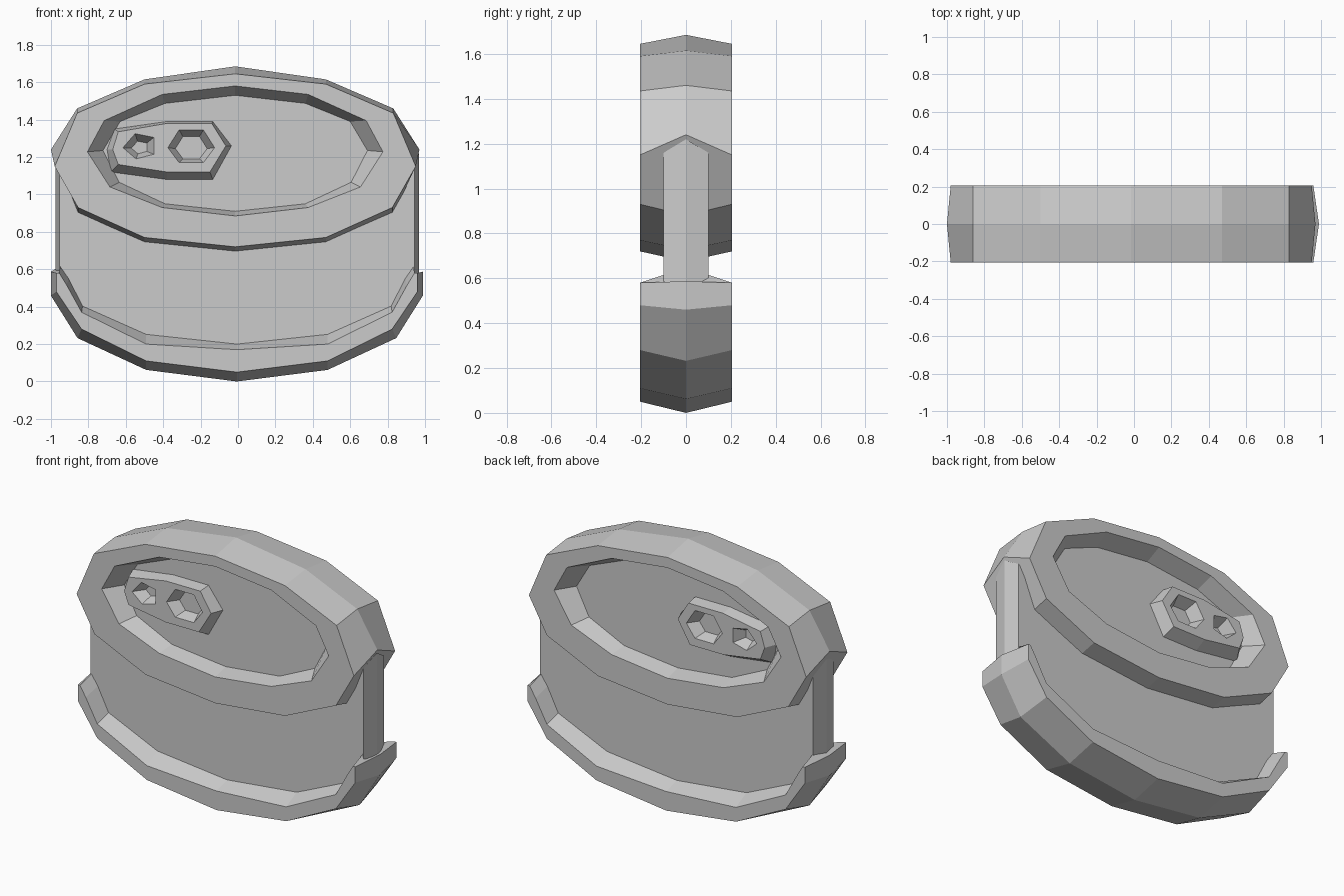
import bpy, bmesh

if "Cube" in bpy.data.objects:
    bpy.data.objects.remove(bpy.data.objects["Cube"])


def loft(name, rings, closed=True):
    """Bridge successive rings of 3D points and cap both ends."""
    bm = bmesh.new()
    vs = [[bm.verts.new(p) for p in r] for r in rings]
    n = len(rings[0])
    for a, b in zip(vs, vs[1:]):
        for i in range(n):
            j = (i + 1) % n
            bm.faces.new((a[i], a[j], b[j], b[i]))
    bm.faces.new(vs[0])
    bm.faces.new(vs[-1][::-1])
    bmesh.ops.recalc_face_normals(bm, faces=bm.faces)
    me = bpy.data.meshes.new(name)
    bm.to_mesh(me)
    bm.free()
    ob = bpy.data.objects.new(name, me)
    bpy.context.collection.objects.link(ob)
    return ob


def full(half, cx=-0.015):
    """Mirror a top-to-bottom right half outline into a full ring."""
    return [(cx + x, z) for x, z in half] + [(cx - x, z) for x, z in half[-2:0:-1]]


def at(pts, y):
    return [(x, y, z) for x, z in pts]


D, B = 0.205, 0.10   # rim half depth, body half depth

# Lid: ridged oval disc with a recessed panel on both sides
ridge = [(0, 1.685), (.485, 1.615), (.845, 1.46), (.985, 1.24), (.84, .88), (.485, .725), (0, .675)]
face = [(0, 1.645), (.485, 1.59), (.845, 1.435), (.965, 1.15), (.84, .93), (.485, .77), (0, .72)]
opening = [(0, 1.58), (.39, 1.535), (.70, 1.395), (.79, 1.228), (.67, 1.04), (.39, .93), (0, .885)]
floor = [(0, 1.53), (.375, 1.487), (.615, 1.39), (.707, 1.235), (.62, 1.065), (.375, .95), (0, .91)]
loft("lid", [at(full(floor), -B), at(full(opening), -D), at(full(face), -D),
             at(full(ridge), 0),
             at(full(face), D), at(full(opening), D), at(full(floor), B)])

# Bottom rim: half stations of (outer ridge, outer face, inner face, inner foot)
half = [
    ((.995, .587), (.965, .58), (.95, .58), (.945, .615)),
    ((.995, .46), (.965, .48), (.91, .515), (.90, .55)),
    ((.852, .232), (.83, .28), (.83, .37), (.825, .403)),
    ((.485, .062), (.485, .11), (.485, .20), (.485, .252)),
    ((0, 0), (0, .05), (0, .17), (0, .20)),
]


def station(s, side):
    o, f, g, h = [(-0.006 + side * x, z) for x, z in s]
    return [(p[0], y, p[1]) for p, y in
            ((o, 0), (f, -D), (g, -D), (h, -B), (h, B), (g, D), (f, D))]


loft("bottom_rim", [station(s, 1) for s in half] + [station(s, -1) for s in half[-2::-1]])

# Body wall: ends buried inside the lid border and the bottom rim
low = [((f[0] + o[0]) / 2, (f[1] + o[1]) / 2) for f, o in zip(face[4:], opening[4:])]
foot = [((s[1][0] + s[2][0]) / 2, (s[1][1] + s[2][1]) / 2) for s in half[1:]]


def wall(x, top):
    right = [(x, top), (x, .58)] + foot
    up = [(-px, pz) for px, pz in right[-2::-1]]
    top_edge = [(-px, pz) for px, pz in low] + low[-2::-1]
    return [(px - .005, pz) for px, pz in right + up + top_edge]


loft("body", [at(wall(.95, 1.16), -B), at(wall(.972, 1.22), 0), at(wall(.95, 1.16), B)])

# Pull tab with two tapered holes, mirrored to the back
base = [(-.70, 1.24), (-.66, 1.35), (-.38, 1.39), (-.135, 1.39),
        (-.035, 1.26), (-.135, 1.08), (-.38, 1.08), (-.68, 1.12)]
crown = [(-.67, 1.24), (-.64, 1.335), (-.38, 1.38), (-.14, 1.38),
         (-.065, 1.26), (-.15, 1.12), (-.38, 1.12), (-.64, 1.16)]
TOP = .175
tab = loft("pull_tab", [at(base, -.08), at(base, -B), at(crown, -TOP)])
big = [(-.375, 1.25), (-.315, 1.345), (-.185, 1.345), (-.125, 1.25), (-.185, 1.17), (-.315, 1.17)]
small = [(-.615, 1.25), (-.55, 1.325), (-.45, 1.305), (-.45, 1.215), (-.545, 1.19)]


def shrink(pts, c, k):
    return [(c[0] + (x - c[0]) * k, c[1] + (z - c[1]) * k) for x, z in pts]


bpy.context.view_layer.objects.active = tab
for hole, c, k in ((big, (-.25, 1.235), .68), (small, (-.525, 1.245), .5)):
    cutter = loft("hole_cutter", [at(hole, -.25), at(hole, -TOP), at(shrink(hole, c, k), -B - .002)])
    cutter.hide_render = True
    m = tab.modifiers.new("hole", 'BOOLEAN')
    m.operation, m.solver, m.object = 'DIFFERENCE', 'EXACT', cutter
    bpy.ops.object.modifier_apply(modifier=m.name)
    bpy.data.objects.remove(cutter)
m = tab.modifiers.new("back_copy", 'MIRROR')
m.use_axis = (False, True, False)
m.use_clip = False
m.use_mirror_merge = False
